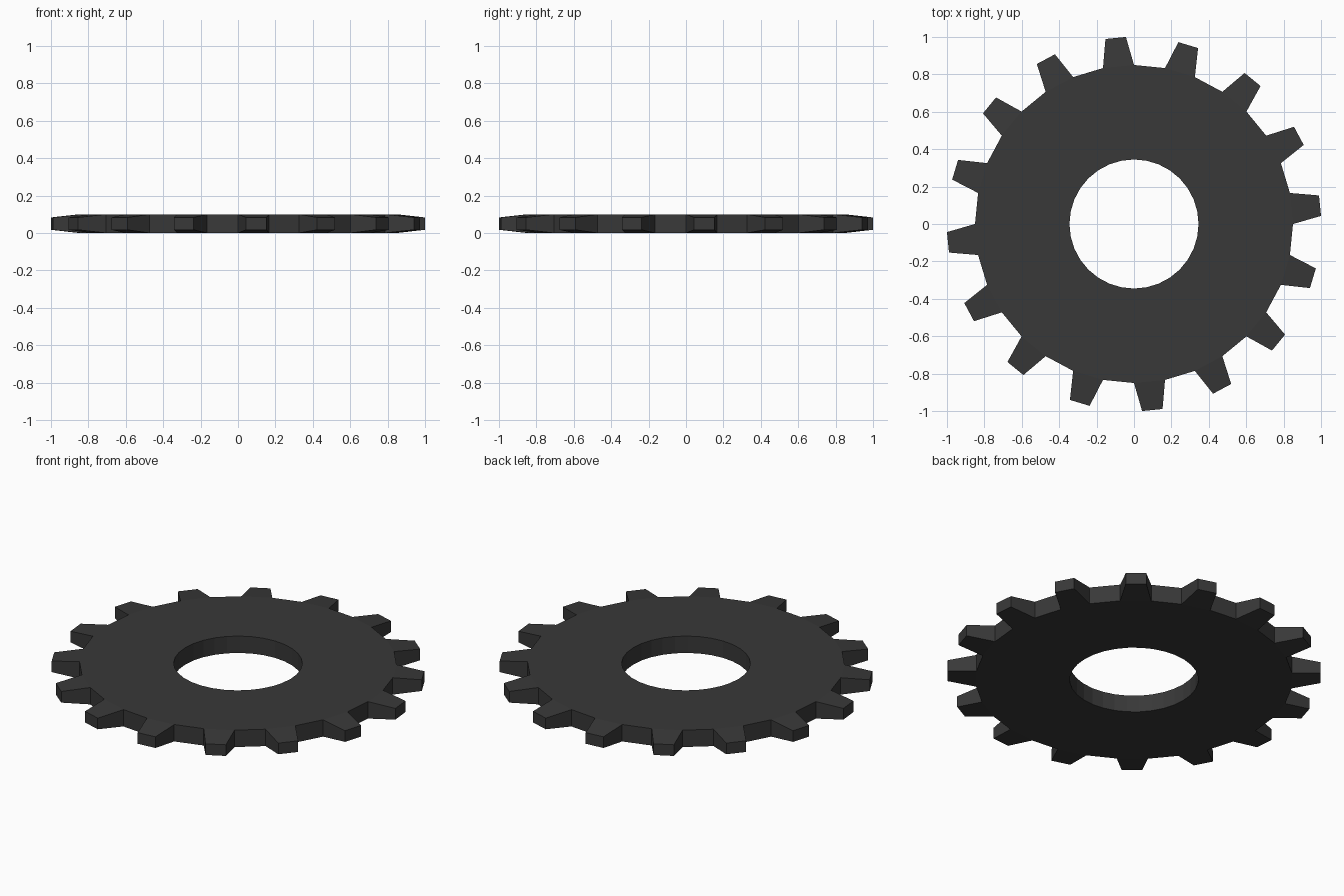
import bpy, bmesh
from math import cos, sin, pi
from mathutils import Vector

if "Cube" in bpy.data.objects:
    bpy.data.objects.remove(bpy.data.objects["Cube"])

SIDES = 32            # every second side carries a tooth
R_HOLE, R_ROOT, R_TIP = 0.345, 0.85, 0.9994
HEIGHT, TAPER = 0.1, 0.66

bm = bmesh.new()


def ring(radius, z):
    return [bm.verts.new((radius * cos(2 * pi * i / SIDES),
                          radius * sin(2 * pi * i / SIDES), z)) for i in range(SIDES)]


# Flat disc with a central bore
inner_low, inner_top = ring(R_HOLE, 0), ring(R_HOLE, HEIGHT)
outer_low, outer_top = ring(R_ROOT, 0), ring(R_ROOT, HEIGHT)
rim = []
for i in range(SIDES):
    j = (i + 1) % SIDES
    bm.faces.new((inner_top[i], outer_top[i], outer_top[j], inner_top[j]))
    bm.faces.new((inner_low[j], outer_low[j], outer_low[i], inner_low[i]))
    bm.faces.new((inner_low[i], inner_top[i], inner_top[j], inner_low[j]))
    rim.append(bm.faces.new((outer_low[i], outer_low[j], outer_top[j], outer_top[i])))

# Teeth: alternate rim faces pushed outward and shrunk at the tip
for face in bmesh.ops.extrude_discrete_faces(bm, faces=rim[::2])["faces"]:
    centre = face.calc_center_median()
    flat = Vector((centre.x, centre.y, 0))
    tip = flat.normalized() * R_TIP + Vector((0, 0, centre.z))
    for v in face.verts:
        v.co = tip + (v.co - centre) * TAPER

bmesh.ops.recalc_face_normals(bm, faces=bm.faces)
mesh = bpy.data.meshes.new("gear_wheel")
bm.to_mesh(mesh)
bm.free()
gear = bpy.data.objects.new("gear_wheel", mesh)
bpy.context.collection.objects.link(gear)

# Dark metal colour
mat = bpy.data.materials.new("dark_metal")
mat.diffuse_color = (0.04, 0.04, 0.04, 1)
mat.use_nodes = True
mat.node_tree.nodes["Principled BSDF"].inputs["Base Color"].default_value = mat.diffuse_color
mesh.materials.append(mat)
